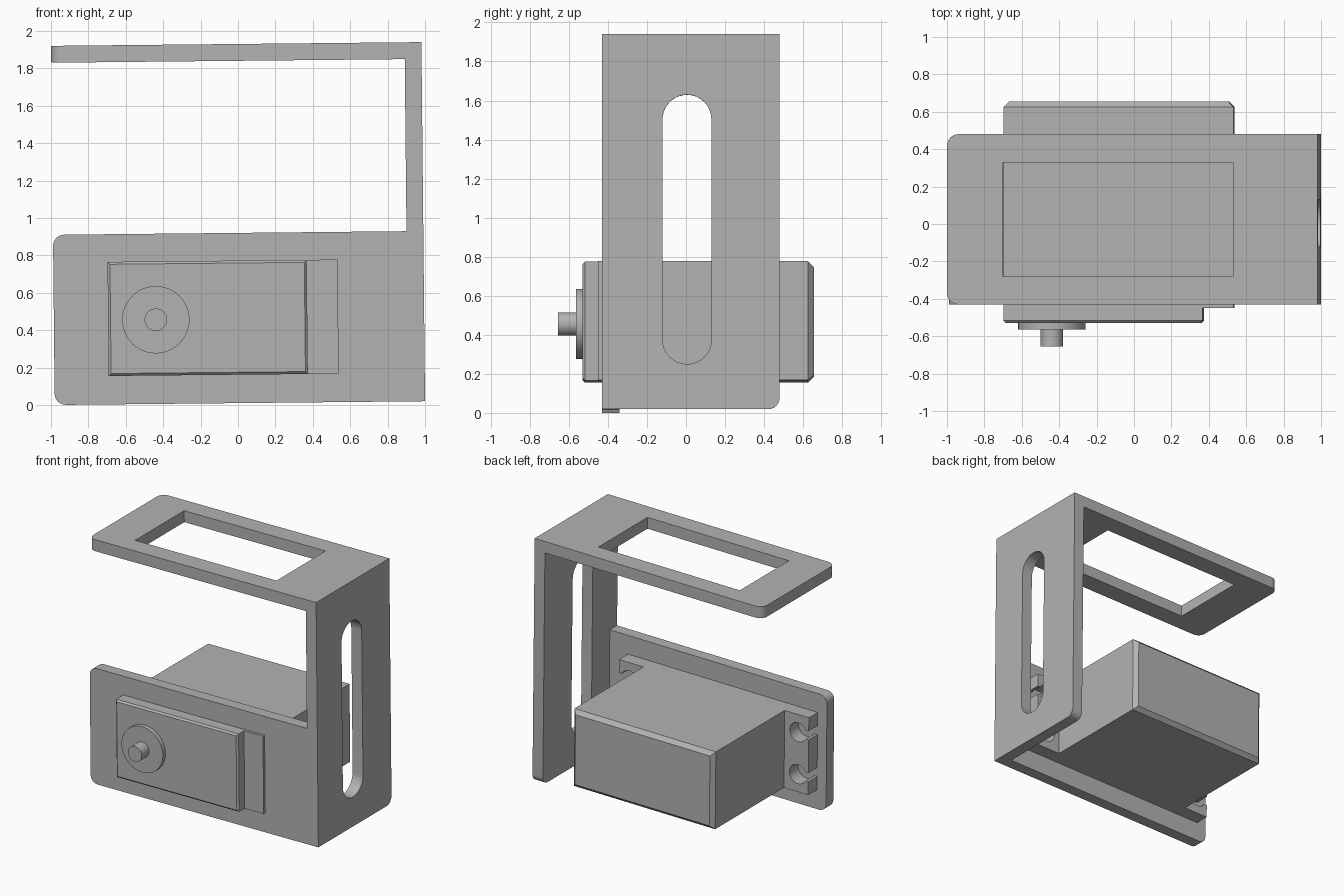
import bpy, bmesh, math
from mathutils import Matrix

cube = bpy.data.objects.get("Cube")
if cube:
    bpy.data.objects.remove(cube, do_unlink=True)

grey = bpy.data.materials.new("plain grey")
grey.use_nodes = True
COLOUR = (0.45, 0.45, 0.45, 1)
grey.diffuse_color = COLOUR
grey.node_tree.nodes["Principled BSDF"].inputs["Base Color"].default_value = COLOUR

# Everything is laid out from the bracket's lower outer corner, then tilted slightly
PLACE = Matrix.Translation((1, 0, 0.02)) @ Matrix.Rotation(math.radians(-0.58), 4, 'Y')


def outline(a0, a1, b0, b1, radii=(0, 0, 0, 0), steps=8):
    """Rectangle with a radius per corner: low-low, high-low, high-high, low-high."""
    pts = []
    corners = [(a0, b0, 1, 1), (a1, b0, -1, 1), (a1, b1, -1, -1), (a0, b1, 1, -1)]
    for i, ((a, b, sa, sb), r) in enumerate(zip(corners, radii)):
        if r == 0:
            pts.append((a, b))
            continue
        for k in range(steps + 1):
            t = math.pi * (1 + i / 2) + math.pi / 2 * k / steps
            pts.append((a + sa * r + r * math.cos(t), b + sb * r + r * math.sin(t)))
    return pts


def circle(a, b, r, n=48):
    return [(a + r * math.cos(2 * math.pi * k / n), b + r * math.sin(2 * math.pi * k / n))
            for k in range(n)]


def prism(name, pts, axis, lo, hi, chamfer=0, end=None):
    """Extrude a 2D outline along an axis; optionally chamfer the rim at one end."""
    to3d = {'X': lambda a, b, h: (h, a, b),
            'Y': lambda a, b, h: (a, h, b),
            'Z': lambda a, b, h: (a, b, h)}[axis]
    bm = bmesh.new()
    face = bm.faces.new([bm.verts.new(to3d(a, b, lo)) for a, b in pts])
    top = bmesh.ops.extrude_face_region(bm, geom=[face])["geom"]
    shift = to3d(0, 0, hi - lo)
    bmesh.ops.translate(bm, vec=shift, verts=[g for g in top if isinstance(g, bmesh.types.BMVert)])
    if chamfer:
        i = "XYZ".index(axis)
        rim = [e for e in bm.edges if all(abs(v.co[i] - end) < 1e-4 for v in e.verts)]
        bmesh.ops.bevel(bm, geom=rim, offset=chamfer, segments=1, affect='EDGES')
    bmesh.ops.recalc_face_normals(bm, faces=bm.faces)
    bm.transform(PLACE)
    mesh = bpy.data.meshes.new(name)
    bm.to_mesh(mesh)
    bm.free()
    mesh.materials.append(grey)
    ob = bpy.data.objects.new(name, mesh)
    bpy.context.collection.objects.link(ob)
    return ob


def combine(ob, other, operation):
    """Boolean with a helper object, which is then removed."""
    other.hide_render = True
    mod = ob.modifiers.new("boolean", 'BOOLEAN')
    mod.operation, mod.object, mod.solver = operation, other, 'EXACT'
    bpy.context.view_layer.objects.active = ob
    bpy.ops.object.modifier_apply(modifier=mod.name)
    bpy.data.objects.remove(other, do_unlink=True)


def smooth(ob):
    bpy.ops.object.select_all(action='DESELECT')
    ob.select_set(True)
    bpy.context.view_layer.objects.active = ob
    bpy.ops.object.shade_smooth_by_angle(angle=math.radians(30))


LEFT, TOP, THICK, R = -1.98, 1.92, 0.09, 0.06
FRONT, BACK = -0.43, 0.48
B0, B1, Z0, Z1 = -1.69, -0.46, 0.152, 0.762   # motor body extents

# Bracket: upright wall, front plate and top plate
bracket = prism("bracket", outline(FRONT, BACK, 0, TOP, (0, R, 0, 0)), 'X', -THICK, 0)
combine(bracket, prism("front_plate", outline(LEFT, 0, 0, 0.91, (R, 0, 0, R)),
                       'Y', FRONT, FRONT + THICK), 'UNION')
combine(bracket, prism("top_plate", outline(LEFT, 0, FRONT, BACK, (R, 0, 0, R)),
                       'Z', TOP - THICK, TOP), 'UNION')

# Openings: long slot, top window and motor opening
slot = 0.125
combine(bracket, prism("slot_cutter", outline(-0.12, 0.13, 0.23, 1.61, (slot,) * 4),
                       'X', -0.2, 0.1), 'DIFFERENCE')
combine(bracket, prism("window_cutter", outline(-1.68, -0.45, -0.28, 0.33),
                       'Z', 1.7, 2.1), 'DIFFERENCE')
combine(bracket, prism("motor_cutter", outline(B0, B1, Z0, Z1), 'Y', -0.6, -0.3), 'DIFFERENCE')
smooth(bracket)

# Motor body with chamfered back, and the raised gear cover in front
prism("motor_body", outline(B0, B1, Z0, Z1), 'Y', -0.45, 0.655, 0.03, 0.655)
prism("gear_cover", outline(B0, -0.625, Z0, Z1), 'Y', -0.53, -0.45, 0.013, -0.53)

# Mounting ears with open-ended screw holes
for side, edge, sign in (("right", B0, -1), ("left", B1, 1)):
    tip = edge + sign * 0.21
    ear = prism(side + "_ear", outline(min(edge, tip), max(edge, tip), Z0, Z1), 'Y',
                FRONT + THICK, -0.23)
    hole = edge + sign * 0.12
    end = tip + sign * 0.05
    mid = (Z0 + Z1) / 2
    for z in (mid - 0.165, mid + 0.165):
        combine(ear, prism("hole_cutter", circle(hole, z, 0.075), 'Y', -0.5, 0), 'DIFFERENCE')
        combine(ear, prism("gap_cutter", outline(min(hole, end), max(hole, end),
                                                 z - 0.035, z + 0.035), 'Y', -0.5, 0), 'DIFFERENCE')
    smooth(ear)

# Output boss and shaft
smooth(prism("output_boss", circle(-1.435, 0.45, 0.18), 'Y', -0.563, -0.53))
smooth(prism("output_shaft", circle(-1.435, 0.45, 0.06), 'Y', -0.655, -0.563))
